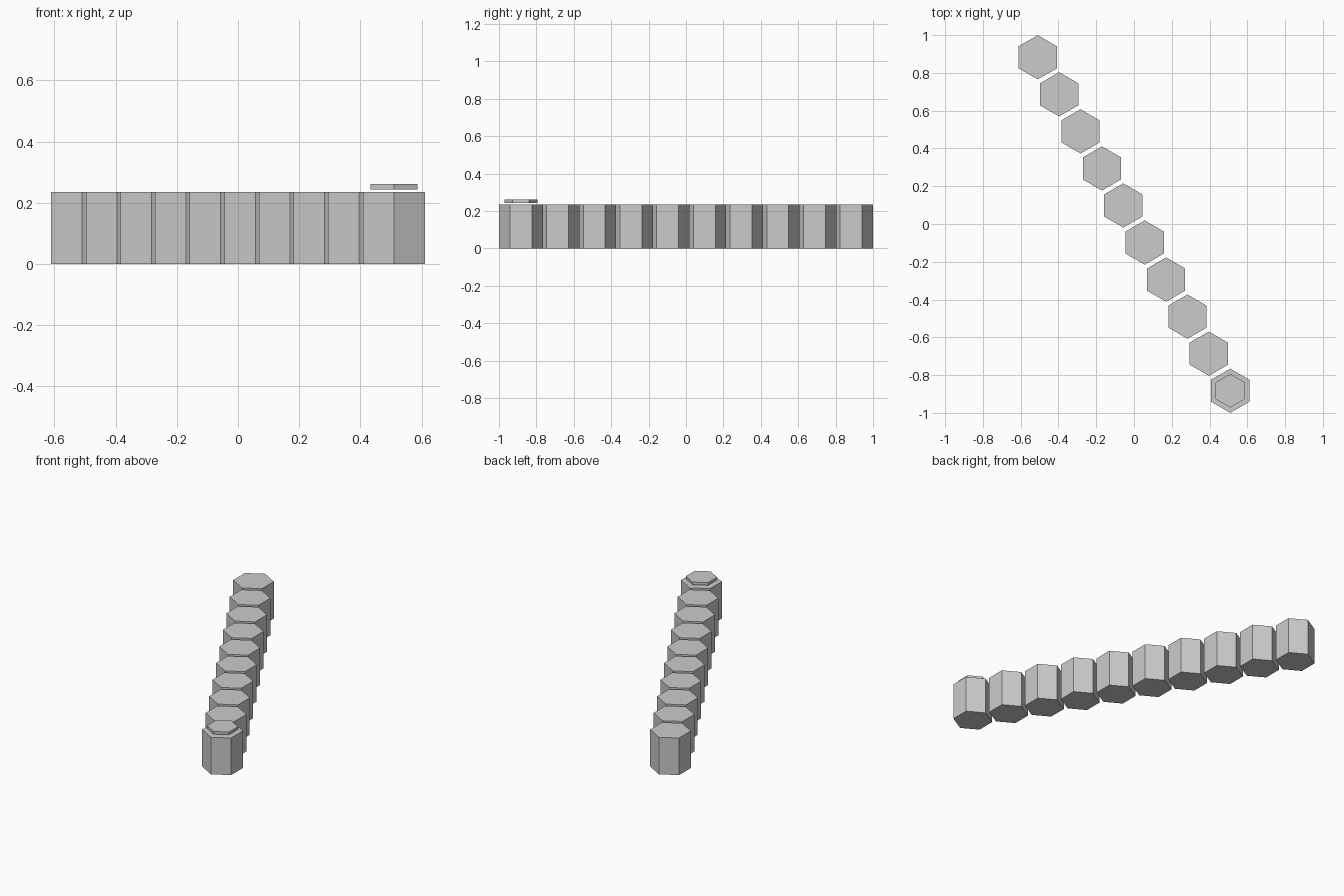
import bpy
import math

if "Cube" in bpy.data.objects:
    bpy.data.objects.remove(bpy.data.objects["Cube"])

COUNT = 10
PITCH = 0.2265                    # distance between neighbouring hexes
ANGLE = math.radians(-60)         # direction of the row
COLUMN_R, COLUMN_H = 0.117, 0.235


def hex_prism(name, x, y, z0, z1, radius):
    # six-sided prism with corners pointing along y
    bpy.ops.mesh.primitive_cylinder_add(
        vertices=6, radius=radius, depth=z1 - z0, location=(x, y, (z0 + z1) / 2))
    bpy.context.object.name = name


# Diagonal row of hexagonal columns
for i in range(COUNT):
    d = (i - (COUNT - 1) / 2) * PITCH
    x, y = d * math.cos(ANGLE), d * math.sin(ANGLE)
    hex_prism(f"hex_column_{i + 1}", x, y, 0, COLUMN_H, COLUMN_R)

# Thin marker plate hovering just above the last column
hex_prism("marker_plate", x, y, 0.244, 0.261, 0.089)
